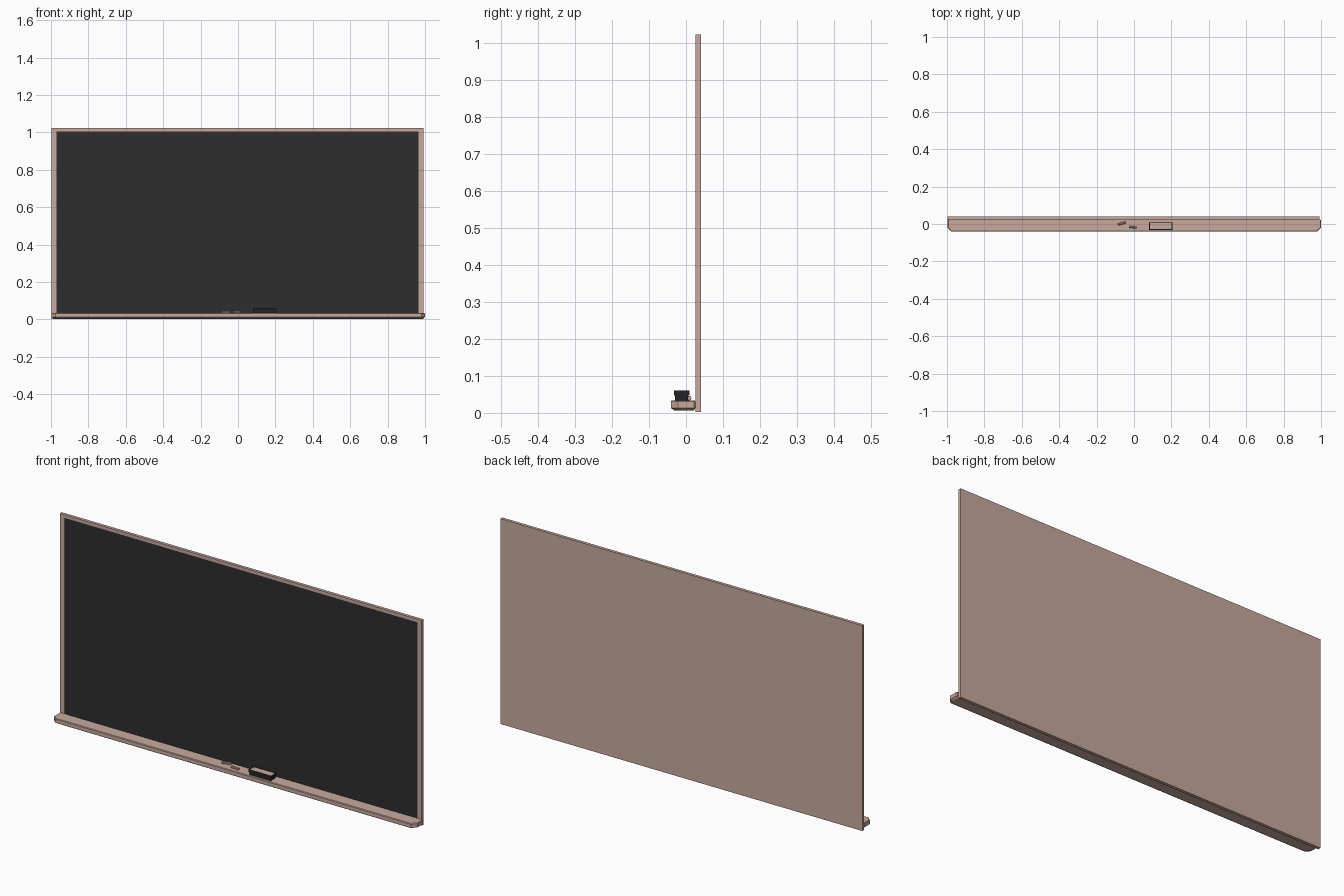
import bpy, bmesh, math
from mathutils import Matrix

if "Cube" in bpy.data.objects:
    bpy.data.objects.remove(bpy.data.objects["Cube"])


def material(name, rgb):
    m = bpy.data.materials.new(name)
    m.diffuse_color = (*rgb, 1)
    m.use_nodes = True
    m.node_tree.nodes["Principled BSDF"].inputs["Base Color"].default_value = m.diffuse_color
    return m


WOOD = material("pale_wood", (0.58, 0.40, 0.34))
SLATE = material("slate_black", (0.027, 0.027, 0.027))
FELT = material("felt_black", (0.016, 0.017, 0.018))


def finish(name, bm, *mats):
    bmesh.ops.recalc_face_normals(bm, faces=bm.faces)
    me = bpy.data.meshes.new(name)
    bm.to_mesh(me)
    bm.free()
    ob = bpy.data.objects.new(name, me)
    bpy.context.collection.objects.link(ob)
    for m in mats:
        me.materials.append(m)
    return ob


def box(bm, x0, x1, y0, y1, z0, z1):
    mat = Matrix.Translation(((x0 + x1) / 2, (y0 + y1) / 2, (z0 + z1) / 2)) \
        @ Matrix.Diagonal((x1 - x0, y1 - y0, z1 - z0, 1))
    bmesh.ops.create_cube(bm, size=1, matrix=mat)


def chamfered_loft(name, x0, x1, y0, y1, levels, cf, cb, mat):
    """Stack chamfered rectangles (z, inset); cf / cb are front / back corner cuts."""
    bm = bmesh.new()
    rings = []
    for z, i in levels:
        a, b, c, d = x0 + i, x1 - i, y0 + i, y1 - i * 0.3
        pts = [(a + cf, c), (b - cf, c), (b, c + cf), (b, d - cb),
               (b - cb, d), (a + cb, d), (a, d - cb), (a, c + cf)]
        rings.append([bm.verts.new((x, y, z)) for x, y in pts])
    for lo, hi in zip(rings, rings[1:]):
        for k in range(8):
            n = (k + 1) % 8
            bm.faces.new((lo[k], lo[n], hi[n], hi[k]))
    bm.faces.new(rings[0])
    bm.faces.new(rings[-1])
    return finish(name, bm, mat)


# Board: framed slab whose front face is inset and recessed as the slate
bm = bmesh.new()
X0, X1, Y0, Y1, TOP = -0.997, 0.992, 0.025, 0.04, 1.022
box(bm, X0, X1, Y0 + 0.006, Y1, 0.002, TOP)
for f in bm.faces:
    f.material_index = 1 if f.normal.y < -0.9 else 0
finish("board_panel", bm, WOOD, SLATE)

# Frame rails around the slate
bm = bmesh.new()
yb = Y0 + 0.006
box(bm, X0, X0 + 0.027, Y0, yb, 0.002, TOP)
box(bm, X1 - 0.027, X1, Y0, yb, 0.002, TOP)
box(bm, X0 + 0.027, X1 - 0.027, Y0, yb, TOP - 0.018, TOP)
box(bm, X0 + 0.027, X1 - 0.027, Y0, yb, 0.002, 0.02)
finish("board_frame", bm, WOOD)

# Chalk tray with cut corners and a tapered underside
chamfered_loft("chalk_tray", -0.996, 1.0, -0.041, 0.025,
               [(0.006, 0.011), (0.013, 0.0), (0.031, 0.0), (0.034, 0.003)],
               0.02, 0.004, WOOD)

# Eraser: felt pad below, wider cap with a recessed wooden top
bm = bmesh.new()
box(bm, 0.084, 0.201, -0.030, 0.006, 0.033, 0.048)
finish("eraser_felt", bm, FELT)
bm = bmesh.new()
box(bm, 0.08, 0.205, -0.033, 0.009, 0.047, 0.061)
top = [f for f in bm.faces if f.normal.z > 0.9]
bmesh.ops.inset_region(bm, faces=top, thickness=0.007, depth=-0.003)
top[0].material_index = 1
finish("eraser_cap", bm, FELT, WOOD)

# Two chalk sticks lying on the tray
for k, (x, y, length, ang) in enumerate([(-0.066, 0.003, 0.044, 17),
                                         (-0.004, -0.017, 0.042, -6)]):
    bm = bmesh.new()
    bmesh.ops.create_cone(bm, cap_ends=True, segments=8, radius1=0.006,
                          radius2=0.006, depth=length,
                          matrix=Matrix.Rotation(math.pi / 2, 4, 'Y'))
    ob = finish("chalk_%d" % (k + 1), bm, WOOD)
    ob.location = (x, y, 0.0395)
    ob.rotation_euler.z = math.radians(ang)
